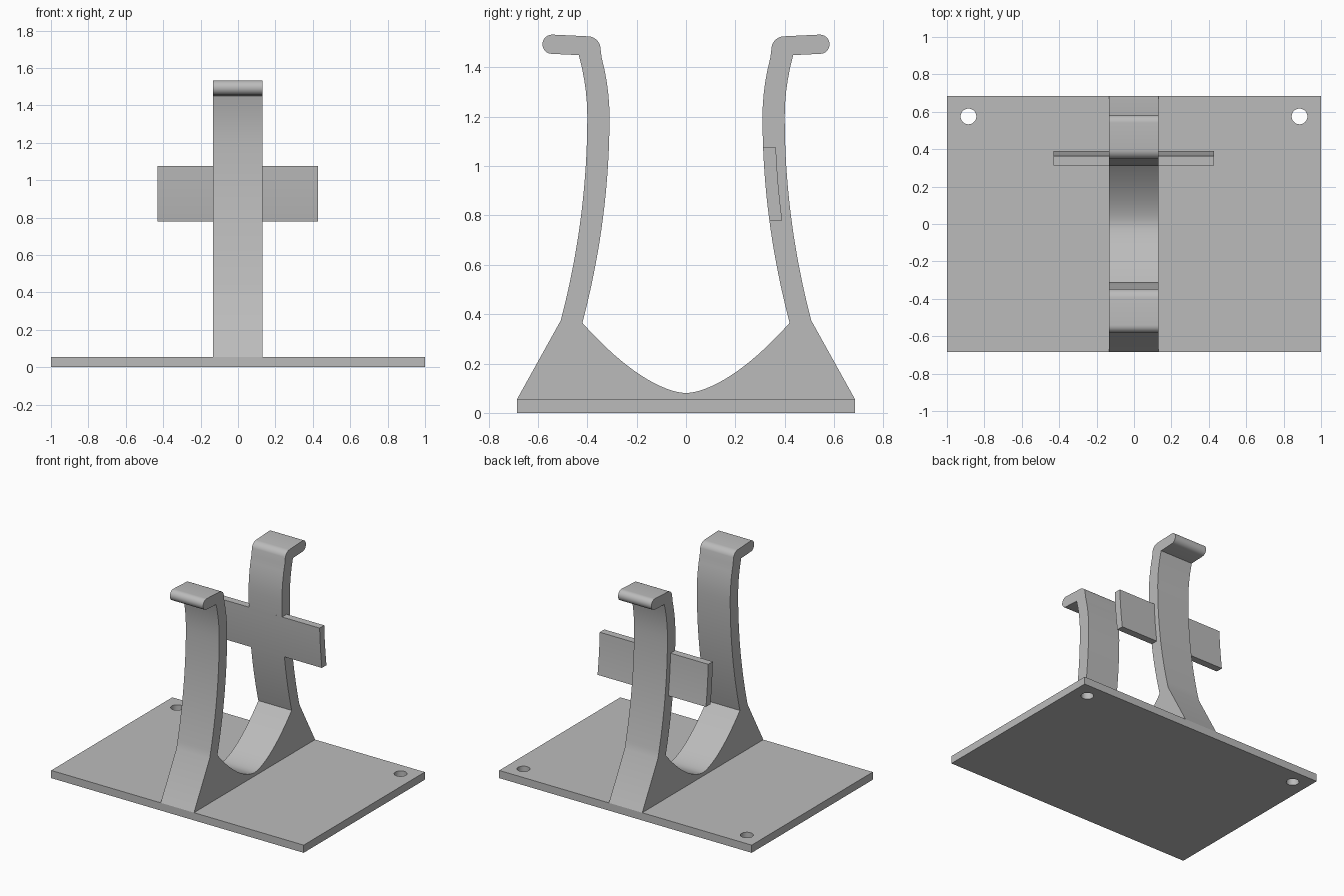
import bpy, bmesh, math

default = bpy.data.objects.get("Cube")
if default:
    bpy.data.objects.remove(default, do_unlink=True)

GREY = 0.5
grey = bpy.data.materials.new("plain grey")
grey.use_nodes = True
grey.diffuse_color = (GREY, GREY, GREY, 1)
grey.node_tree.nodes["Principled BSDF"].inputs["Base Color"].default_value = (GREY, GREY, GREY, 1)


def extrude_profile(name, profile, x0, x1):
    """Extrude a closed (y, z) outline along x."""
    bm = bmesh.new()
    face = bm.faces.new([bm.verts.new((x0, y, z)) for y, z in profile])
    new = bmesh.ops.extrude_face_region(bm, geom=[face])["geom"]
    bmesh.ops.translate(bm, vec=(x1 - x0, 0, 0),
                        verts=[v for v in new if isinstance(v, bmesh.types.BMVert)])
    bmesh.ops.recalc_face_normals(bm, faces=bm.faces)
    mesh = bpy.data.meshes.new(name)
    bm.to_mesh(mesh)
    bm.free()
    obj = bpy.data.objects.new(name, mesh)
    bpy.context.collection.objects.link(obj)
    mesh.materials.append(grey)
    return obj


def smooth(obj):
    bpy.ops.object.select_all(action="DESELECT")
    obj.select_set(True)
    bpy.context.view_layer.objects.active = obj
    bpy.ops.object.shade_smooth_by_angle(angle=math.radians(25))


def lean(z):
    """Outward bend of an arm, measured from its narrowest height."""
    radius = 0.9 if z > 1.2 else 3.17
    return (z - 1.2) ** 2 / (2 * radius)


def arm_edge(y, z0, z1, steps):
    zs = [z0 + (z1 - z0) * i / steps for i in range(steps + 1)]
    return [(y + lean(z), z) for z in zs]


def arc(cy, cz, r, a0, a1, steps):
    angles = [math.radians(a0 + (a1 - a0) * i / steps) for i in range(steps + 1)]
    return [(cy + r * math.cos(a), cz + r * math.sin(a)) for a in angles]


# Base plate with two screw holes near the back edge
H = 0.055
D = 0.685
base = extrude_profile("base_plate", [(-D, 0), (D, 0), (D, H), (-D, H)], -1, 1)
cutters = []
for side in (-1, 1):
    bpy.ops.mesh.primitive_cylinder_add(vertices=40, radius=0.042, depth=0.4,
                                        location=(side * 0.885, 0.575, 0))
    cutter = bpy.context.object
    cutter.name = "hole_cutter"
    cutter.hide_render = True
    cutters.append(cutter)
    mod = base.modifiers.new("screw_hole", "BOOLEAN")
    mod.object = cutter
    mod.solver = "EXACT"
    bpy.context.view_layer.objects.active = base
    bpy.ops.object.modifier_apply(modifier=mod.name)
for cutter in cutters:
    bpy.data.objects.remove(cutter, do_unlink=True)
smooth(base)

# Cradle: half outline from the foot, up the outside, round the hook, down to the bowl
half = [(D - 0.005, H - 0.015), (D, H)]
half += arm_edge(0.40, 0.375, 1.45, 22)
half += arc(0.543, 1.494, 0.039, -85, 93, 12)
half += arc(0.398, 1.474, 0.052, 93, 165, 8)
half += arm_edge(0.31, 1.44, 0.365, 22)
bowl = [0.42 * (1 - i / 16) for i in range(1, 17)]
half += [(y, 0.08 + 0.285 * (y / 0.42) ** 1.65) for y in bowl]
outline = half + [(-y, z) for y, z in reversed(half[:-1])]
smooth(extrude_profile("cradle", outline, -0.133, 0.131))

# Cross bar following the curve of the back arm
bar = arm_edge(0.31, 0.78, 1.075, 8) + arm_edge(0.362, 1.075, 0.78, 8)
smooth(extrude_profile("cross_bar", bar, -0.431, 0.428))
